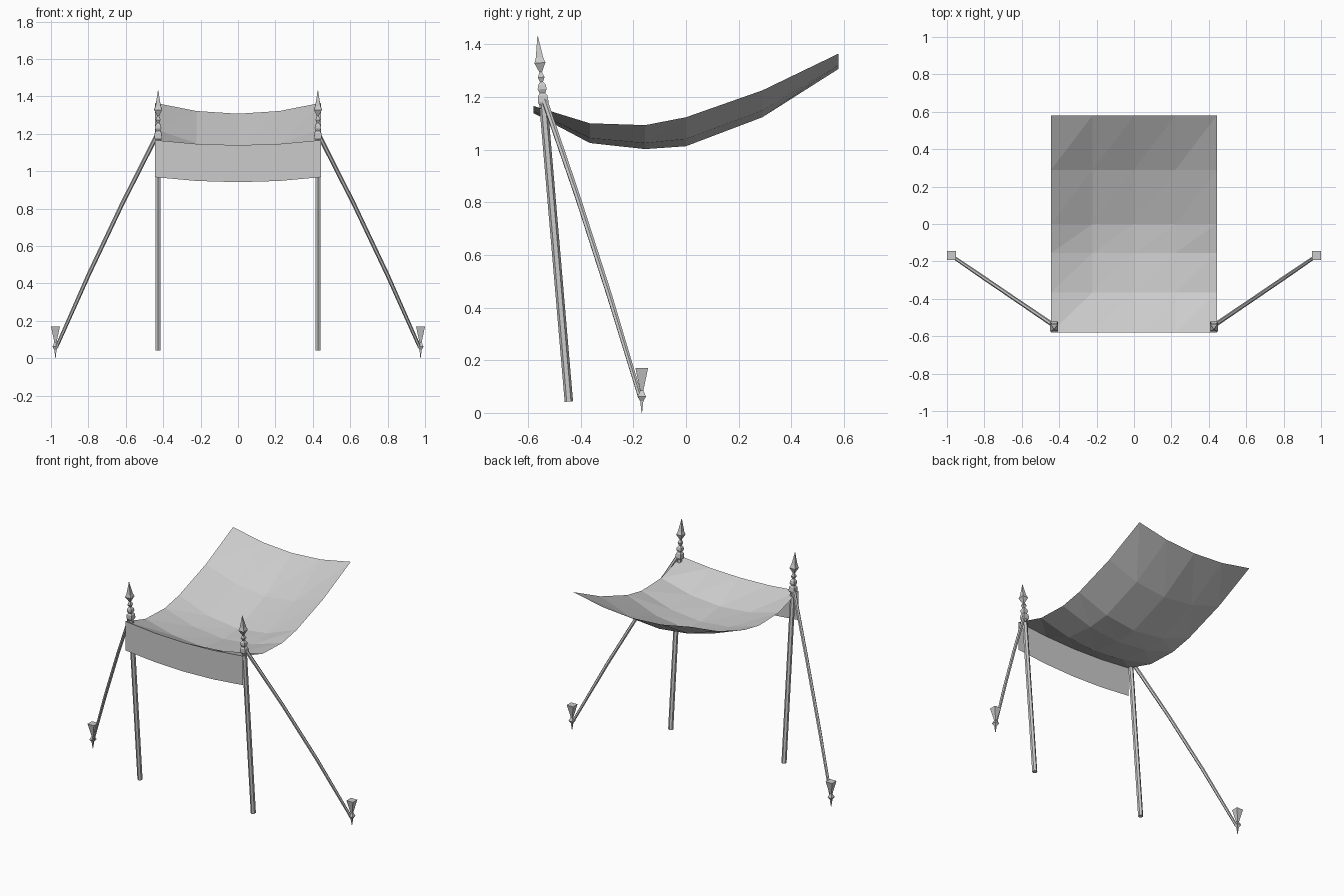
import bpy
import bmesh
import math
from mathutils import Vector

if "Cube" in bpy.data.objects:
    bpy.data.objects.remove(bpy.data.objects["Cube"], do_unlink=True)

grey = bpy.data.materials.new("plain_grey")
grey.use_nodes = True
grey.diffuse_color = (0.6, 0.6, 0.6, 1)
grey.node_tree.nodes["Principled BSDF"].inputs["Base Color"].default_value = grey.diffuse_color


def finish(name, bm, smooth=False):
    mesh = bpy.data.meshes.new(name)
    bm.to_mesh(mesh)
    bm.free()
    mesh.materials.append(grey)
    for face in mesh.polygons:
        face.use_smooth = smooth
    obj = bpy.data.objects.new(name, mesh)
    bpy.context.collection.objects.link(obj)
    return obj


def tube(name, points, radii, sides, turn=0.0):
    """Rings of the given radii along a path, capped at both ends."""
    bm = bmesh.new()
    axis = (points[-1] - points[0]).normalized()
    u = Vector((0, 1, 0)).cross(axis).normalized()
    v = axis.cross(u)
    rings = []
    for p, r in zip(points, radii):
        angles = [turn + math.tau * i / sides for i in range(sides)]
        rings.append([bm.verts.new(p + r * (u * math.cos(a) + v * math.sin(a))) for a in angles])
    for low, high in zip(rings, rings[1:]):
        for i in range(sides):
            j = (i + 1) % sides
            bm.faces.new((low[i], low[j], high[j], high[i]))
    bm.faces.new(rings[0][::-1])
    bm.faces.new(rings[-1])
    return finish(name, bm)


def spindle(name, base, axis, profile):
    """Square turned shape: (height, half width) pairs along an axis."""
    points = [base + axis * h for h, w in profile]
    return tube(name, points, [w * math.sqrt(2) for h, w in profile], 4, math.pi / 4)


def cloth(name, rows, smooth):
    """Sagging sheet; each row is (y, edge height, middle height)."""
    bm = bmesh.new()
    grid = []
    for y, edge, middle in rows:
        steps = [i / 2 for i in range(-2, 3)]
        grid.append([bm.verts.new((0.443 * s, y, middle + (edge - middle) * s * s)) for s in steps])
    for a, b in zip(grid, grid[1:]):
        for i in range(4):
            bm.faces.new((a[i], a[i + 1], b[i + 1]))
            bm.faces.new((a[i], b[i + 1], b[i]))
    return finish(name, bm, smooth)


# Canopy sheet and hanging front valance
cloth("canopy", [(-0.58, 1.166, 1.139), (-0.365, 1.10, 1.025), (-0.155, 1.093, 1.002),
                 (0, 1.123, 1.013), (0.29, 1.225, 1.123), (0.58, 1.365, 1.307)], False)
cloth("valance", [(-0.58, 0.968, 0.941), (-0.58, 1.166, 1.139)], True)

finial_profile = [(0, 0.016), (0.01, 0.02), (0.035, 0.018), (0.045, 0.011), (0.06, 0.017),
                  (0.075, 0.015), (0.088, 0.006), (0.105, 0.013), (0.125, 0.005),
                  (0.16, 0.021), (0.18, 0.014), (0.262, 0.001)]
stake_profile = [(0, 0.001), (0.045, 0.006), (0.062, 0.016), (0.085, 0.006), (0.17, 0.024)]

for side, label in ((1, "left"), (-1, "right")):
    # Leaning pole with its finial
    foot = Vector((side * 0.427, -0.445, 0.043))
    top = Vector((side * 0.427, -0.543, 1.19))
    lean = (top - foot).normalized()
    tube(label + "_pole", [foot, top], [0.016, 0.016], 6, math.pi / 6)
    spindle(label + "_finial", top - lean * 0.02, lean, finial_profile)

    # Ground stake
    spindle(label + "_stake", Vector((side * 0.976, -0.168, 0)), Vector((0, 0, 1)), stake_profile)

    # Guy rope in three slightly bowed lengths
    start = Vector((side * 0.432, -0.54, 1.195))
    end = Vector((side * 0.97, -0.174, 0.06))
    bow = Vector((side * 0.008, 0.005, 0.008))
    path = [start, start.lerp(end, 1 / 3) + bow, start.lerp(end, 2 / 3) + bow, end]
    tube(label + "_guy_rope", path, [0.012, 0.011, 0.011, 0.009], 6)
